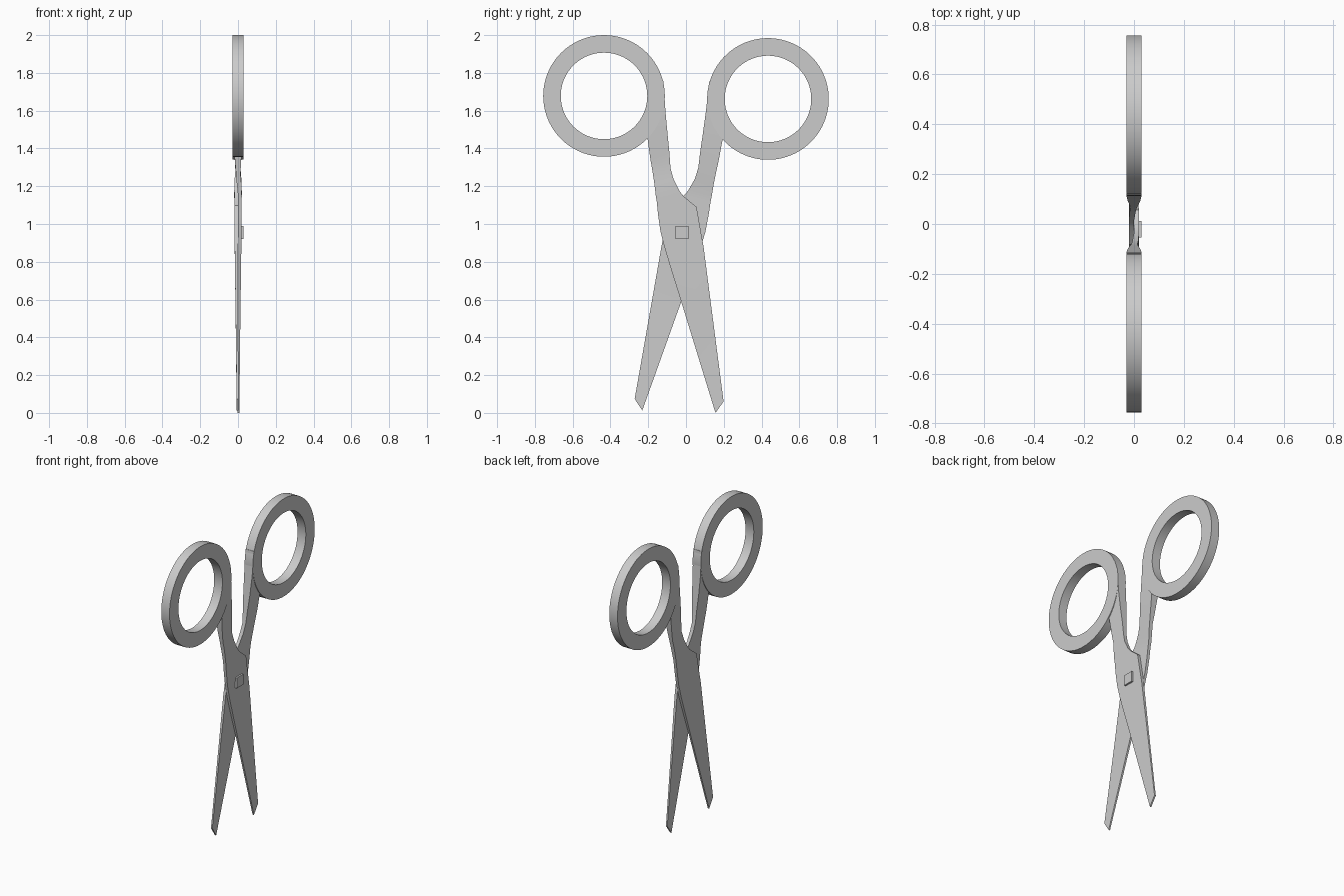
import bpy, bmesh, math
from mathutils import Matrix, Vector

if "Cube" in bpy.data.objects:
    bpy.data.objects.remove(bpy.data.objects["Cube"])

RING = Vector((0, -0.434, 1.678))      # finger ring centre
R_OUT, R_IN, HALF = 0.322, 0.229, 0.03

# cross rows of handle and blade: left y, z, right y, z, middle x, half thickness
ROWS = [
    (-.195, 1.757, -.119, 1.757, 0, .0297),
    (-.205, 1.60, -.109, 1.60, 0, .029),
    (-.204, 1.455, -.098, 1.48, 0, .024),
    (-.188, 1.34, -.088, 1.38, 0, .017),
    (-.176, 1.27, -.082, 1.296, .001, .012),
    (-.167, 1.21, -.066, 1.237, .006, .012),
    (-.160, 1.15, -.034, 1.174, .010, .010),
    (-.155, 1.12, -.013, 1.147, .010, .0095),
    (-.148, 1.05, .056, 1.09, .010, .0095),
    (-.135, .96, .075, .98, .0095, .009),
    (-.112, .87, .093, .88, .009, .0085),
    (-.082, .77, .107, .77, .0085, .008),
    (-.024, .585, .131, .585, .007, .0065),
    (.156, .0, .199, .06, .002, .005),
]


def loft(bm, loops, closed):
    """Skin four-sided loops; either join the ends or cap them."""
    n = len(loops)
    for i in range(n if closed else n - 1):
        a, b = loops[i], loops[(i + 1) % n]
        for k in range(4):
            j = (k + 1) % 4
            bm.faces.new((a[k], a[j], b[j], b[k]))
    if not closed:
        bm.faces.new(loops[0])
        bm.faces.new(loops[-1])


def scissor_half(name, matrix):
    bm = bmesh.new()
    # finger ring
    loops = []
    for i in range(72):
        t = math.tau * i / 72
        d = Vector((0, math.cos(t), math.sin(t)))
        loops.append([bm.verts.new(RING + d * r + Vector((x, 0, 0)))
                      for r, x in ((R_OUT, -HALF), (R_OUT, HALF),
                                   (R_IN, HALF), (R_IN, -HALF))])
    loft(bm, loops, True)
    # handle shank and blade
    loops = [[bm.verts.new(p) for p in ((c - h, y0, z0), (c + h, y0, z0),
                                        (c + h, y1, z1), (c - h, y1, z1))]
             for y0, z0, y1, z1, c, h in ROWS]
    loft(bm, loops, False)
    bm.transform(matrix)
    bmesh.ops.recalc_face_normals(bm, faces=bm.faces)
    me = bpy.data.meshes.new(name)
    bm.to_mesh(me)
    bm.free()
    ob = bpy.data.objects.new(name, me)
    bpy.context.collection.objects.link(ob)
    bpy.ops.object.select_all(action='DESELECT')
    ob.select_set(True)
    bpy.context.view_layer.objects.active = ob
    bpy.ops.object.shade_smooth_by_angle(angle=math.radians(30))


scissor_half("front_blade_and_handle", Matrix.Identity(4))

# second half: turned around, then opened a little about its ring
turned = Matrix.Rotation(math.pi, 4, 'Z')
centre = turned @ RING
opened = (Matrix.Translation(centre + Vector((0, 0, -0.016)))
          @ Matrix.Rotation(math.radians(-2.6), 4, 'X')
          @ Matrix.Translation(-centre))
scissor_half("back_blade_and_handle", opened @ turned)

# square pivot rivet on the front blade
bpy.ops.mesh.primitive_cube_add(size=1, location=(0.02, -0.021, 0.955))
rivet = bpy.context.object
rivet.name = "pivot_rivet"
rivet.scale = (0.02, 0.068, 0.068)
